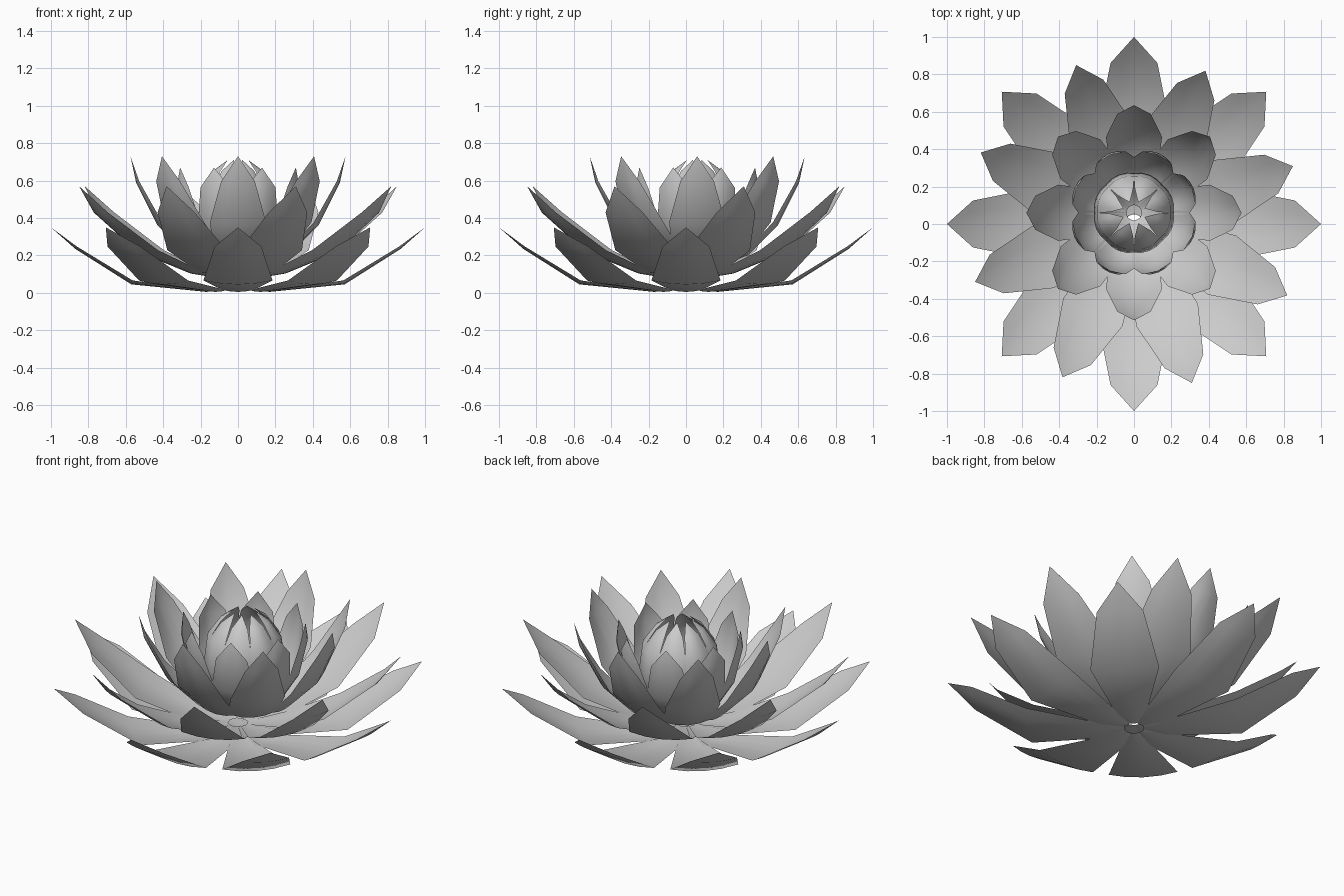
import bpy
import bmesh
from math import cos, sin, radians, hypot
from mathutils import Matrix

cube = bpy.data.objects.get("Cube")
if cube:
    bpy.data.objects.remove(cube)

# One plain grey for the whole flower
grey = bpy.data.materials.new("petal grey")
grey.use_nodes = True
grey.diffuse_color = (0.6, 0.6, 0.6, 1)
grey.node_tree.nodes["Principled BSDF"].inputs["Base Color"].default_value = (0.6, 0.6, 0.6, 1)

COLUMNS = (-1, -0.5, 0, 0.5, 1)


def petal_mesh(name, profile, cup):
    """Cupped petal along +x; each profile row is (radius, height, half width)."""
    bm = bmesh.new()
    rows = []
    for i, (r, z, w) in enumerate(profile):
        before = profile[max(i - 1, 0)]
        after = profile[min(i + 1, len(profile) - 1)]
        dr, dz = after[0] - before[0], after[1] - before[1]
        length = hypot(dr, dz)
        # The edges curl towards the inner side of the petal
        nr, nz = -dz / length, dr / length
        if w == 0:
            rows.append([bm.verts.new((r, 0, z))])
            continue
        rows.append([bm.verts.new((r + nr * cup * w * c * c, w * c, z + nz * cup * w * c * c))
                     for c in COLUMNS])
    for low, high in zip(rows, rows[1:]):
        for j in range(len(COLUMNS) - 1):
            top = [high[0]] if len(high) == 1 else [high[j + 1], high[j]]
            bm.faces.new([low[j], low[j + 1]] + top)
    bmesh.ops.recalc_face_normals(bm, faces=bm.faces)
    # Inner side of the petal is the front of each face
    if sum(f.normal.z - f.normal.x for f in bm.faces) < 0:
        bmesh.ops.reverse_faces(bm, faces=bm.faces)
    mesh = bpy.data.meshes.new(name)
    bm.to_mesh(mesh)
    bm.free()
    for face in mesh.polygons:
        face.use_smooth = True
    mesh.materials.append(grey)
    return mesh


def petal_ring(name, profile, cup, start, shift_y=0.0, count=8):
    mesh = petal_mesh(name, profile, cup)
    for k in range(count):
        petal = bpy.data.objects.new(f"{name}_{k + 1}", mesh)
        petal.matrix_world = (Matrix.Translation((0, shift_y, 0))
                              @ Matrix.Rotation(radians(start + k * 360 / count), 4, "Z"))
        bpy.context.collection.objects.link(petal)


# Wide, nearly flat outer petals
petal_ring("outer_petal", [(0.05, 0.02, 0.02), (0.17, 0.005, 0.08), (0.57, 0.045, 0.185),
                           (0.87, 0.235, 0.125), (1.0, 0.35, 0)], 0.12, 0)

# Second ring, rising more
petal_ring("second_petal", [(0.05, 0.07, 0.03), (0.25, 0.1, 0.12), (0.53, 0.21, 0.175),
                            (0.79, 0.42, 0.11), (0.904, 0.57, 0)], 0.12, 20)

# Steep third ring
petal_ring("third_petal", [(0.06, 0.12, 0.03), (0.27, 0.2, 0.13), (0.43, 0.36, 0.15),
                           (0.545, 0.59, 0.09), (0.575, 0.73, 0)], 0.2, 0, 0.06)

# Upright fourth ring
petal_ring("fourth_petal", [(0.05, 0.15, 0.03), (0.2, 0.2, 0.09), (0.3, 0.36, 0.12),
                            (0.345, 0.56, 0.085), (0.335, 0.67, 0)], 0.3, 22.5, 0.06)

# Closed bud petals leaning inwards
petal_ring("bud_petal", [(0.04, 0.17, 0.02), (0.15, 0.23, 0.065), (0.22, 0.4, 0.09),
                         (0.2, 0.56, 0.075), (0.13, 0.66, 0.045), (0.06, 0.71, 0)], 0.3, 22.5, 0.06)
